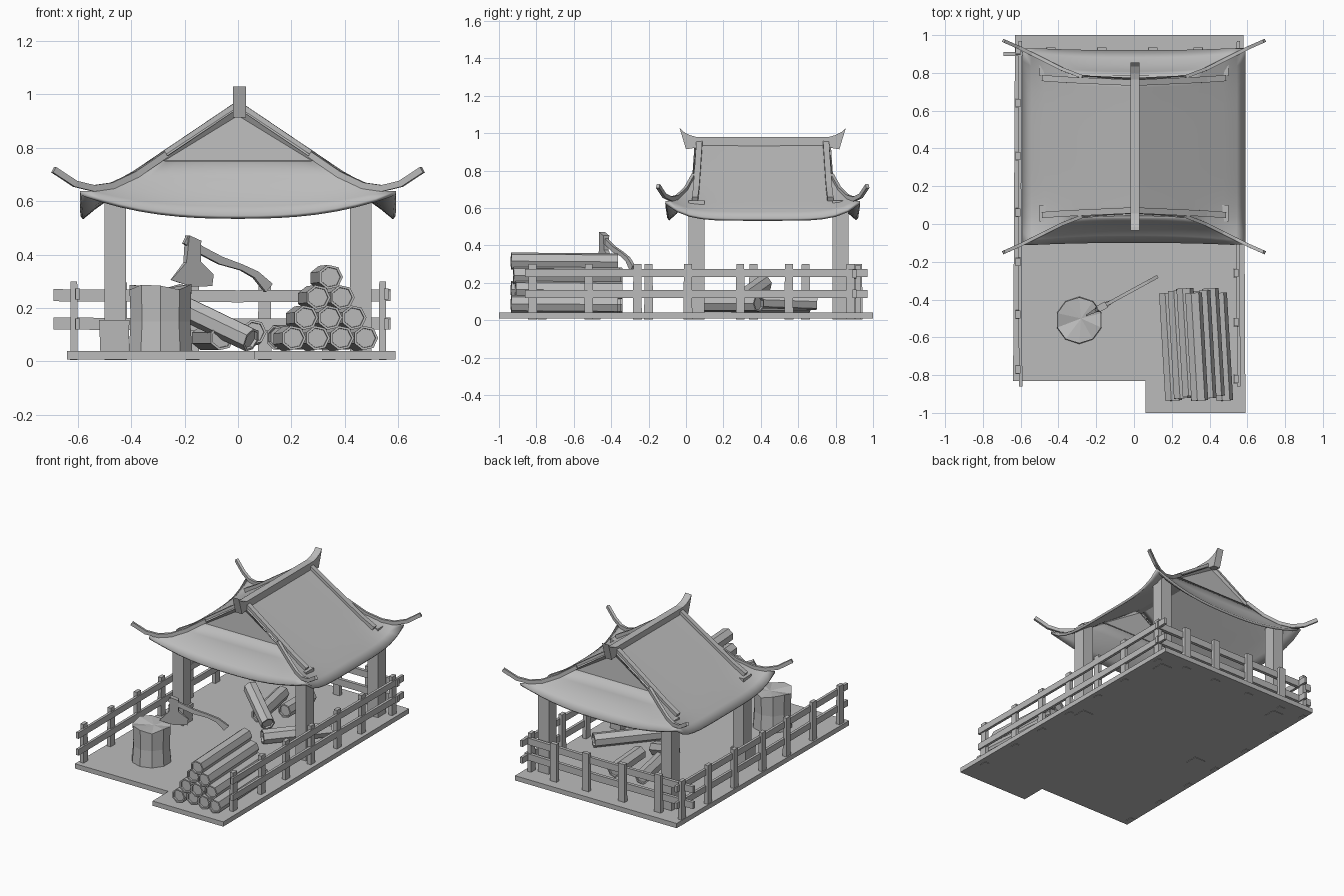
import bpy, bmesh, math
from mathutils import Vector

old = bpy.data.objects.get("Cube")
if old:
    bpy.data.objects.remove(old)

GREY = (0.5, 0.5, 0.5, 1)
mat = bpy.data.materials.new("plain_grey")
mat.use_nodes = True
mat.diffuse_color = GREY
mat.node_tree.nodes["Principled BSDF"].inputs["Base Color"].default_value = GREY


def finish(name, bm, smooth=False):
    bmesh.ops.remove_doubles(bm, verts=bm.verts, dist=0.0005)
    bmesh.ops.recalc_face_normals(bm, faces=bm.faces)
    me = bpy.data.meshes.new(name)
    bm.to_mesh(me)
    bm.free()
    me.materials.append(mat)
    ob = bpy.data.objects.new(name, me)
    bpy.context.collection.objects.link(ob)
    if smooth:
        bpy.ops.object.select_all(action='DESELECT')
        ob.select_set(True)
        bpy.context.view_layer.objects.active = ob
        bpy.ops.object.shade_smooth_by_angle(angle=math.radians(30))
    return ob


def loft(name, rings):
    """Skin a list of equal-sized rings and cap both ends."""
    bm = bmesh.new()
    vs = [[bm.verts.new(p) for p in r] for r in rings]
    n = len(vs[0])
    for a, b in zip(vs, vs[1:]):
        for i in range(n):
            bm.faces.new((a[i], a[(i + 1) % n], b[(i + 1) % n], b[i]))
    bm.faces.new(vs[0])
    bm.faces.new(vs[-1])
    return finish(name, bm)


def beam(name, pts, w, h):
    """Rectangular bar following a path; h may be one height or one per point."""
    pts = [Vector(p) for p in pts]
    hs = h if isinstance(h, list) else [h] * len(pts)
    rings = []
    for i, p in enumerate(pts):
        t = (pts[min(i + 1, len(pts) - 1)] - pts[max(i - 1, 0)]).normalized()
        side = t.cross(Vector((0, 0, 1))).normalized() * w / 2
        up = side.cross(t).normalized() * hs[i] / 2
        rings.append([p + side + up, p - side + up, p - side - up, p + side - up])
    return loft(name, rings)


def box(name, x, y, z0, z1, wx, wy, top=1.0):
    def ring(z, k):
        return [(x + sx * wx * k / 2, y + sy * wy * k / 2, z)
                for sx, sy in ((-1, -1), (1, -1), (1, 1), (-1, 1))]
    return loft(name, [ring(z0, 1), ring(z1, top)])


def log(name, a, b, r=0.047, sides=7):
    """Split log with a bark rim and sunken end grain."""
    a, b = Vector(a), Vector(b)
    t = (b - a).normalized()
    u = t.cross(Vector((0, 0, 1))).normalized()
    v = u.cross(t)

    def ring(c, k):
        return [c + (u * math.cos(q) + v * math.sin(q)) * r * k
                for q in (2 * math.pi * i / sides for i in range(sides))]
    d = t * 0.012
    return loft(name, [ring(a + d, 0.78), ring(a, 0.8), ring(a, 1),
                       ring(b, 1), ring(b, 0.8), ring(b - d, 0.78)])


# Floor slab with a notched corner
outline = [(-0.64, -0.83), (0.06, -0.83), (0.06, -1), (0.59, -1), (0.58, 1), (-0.63, 1)]
loft("floor", [[(x, y, z) for x, y in outline] for z in (0.008, 0.04)])

# Fences on both sides and across the back
for side, fx, posts in (("left", 0.545, (-0.82, -0.52, -0.26, 0.01, 0.29, 0.55, 0.88)),
                        ("right", -0.61, (-0.77, -0.48, -0.2, 0.06, 0.36, 0.64, 0.92))):
    for z in (0.14, 0.253):
        beam(side + "_rail", [(fx + 0.01, -0.86, z), (fx + 0.004, 0.2, z), (fx + 0.008, 0.97, z)],
             0.018, 0.042)
    for y in posts:
        box(side + "_fence_post", fx - 0.004, y, 0.005, 0.3, 0.028, 0.048, 0.88)
for z in (0.142, 0.248):
    beam("back_rail", [(-0.69, 0.9, z), (0, 0.905, z - 0.004), (0.57, 0.9, z)], 0.022, 0.045)
for x in (-0.44, -0.17, 0.1, 0.34):
    box("back_fence_post", x, 0.92, 0.005, 0.295, 0.05, 0.028, 0.95)

# Roof posts
CY = 0.41
for x in (-0.46, 0.46):
    for y in (0.057, 0.825):
        box("roof_post", x, y, 0.005, 0.64, 0.08, 0.085)
box("post_footing", -0.463, 0.05, 0.04, 0.155, 0.105, 0.1, 1.08)

# Curved roof: hip line (x, y offset, z) and the mid-lines of each slope (offset, z)
hip = [(0.3, 0.37, 0.747), (0.38, 0.405, 0.69), (0.47, 0.455, 0.645), (0.54, 0.49, 0.63), (0.59, 0.52, 0.63)]
side_mid = [(0.3, 0.742), (0.38, 0.686), (0.47, 0.625), (0.54, 0.575), (0.585, 0.538)]
front_mid = [(0.37, 0.747), (0.39, 0.68), (0.425, 0.62), (0.465, 0.575), (0.505, 0.54)]
COLS = 16
bm = bmesh.new()


def slope(rows, power, place):
    """rows: (half length, mid offset, mid z, corner offset, corner z)."""
    grid = []
    for half, mo, mz, co, cz in rows:
        line = []
        for i in range(COLS + 1):
            v = 2 * i / COLS - 1
            k = abs(v) ** power
            line.append(bm.verts.new(place(v * half, mo + (co - mo) * k, mz + (cz - mz) * k)))
        grid.append(line)
    for a, b in zip(grid, grid[1:]):
        for i in range(COLS):
            bm.faces.new((a[i], a[i + 1], b[i + 1], b[i]))


side_rows = [(0.355, 0, 0.945, 0, 0.945)]
side_rows += [(h[1], m[0], m[1], h[0], h[2]) for h, m in zip(hip, side_mid)]
front_rows = [(h[0], m[0], m[1], h[1], h[2]) for h, m in zip(hip, front_mid)]
for s in (-1, 1):
    slope(side_rows, 5, lambda a, o, z: (s * o, CY + a, z))
    slope(front_rows, 2.5, lambda a, o, z: (a, CY + s * o, z))
roof = finish("roof", bm, smooth=True)
thick = roof.modifiers.new("thickness", 'SOLIDIFY')
thick.thickness = 0.016
thick.offset = 0

for s in (-1, 1):
    # Gable wall with a sunken triangular panel
    bm = bmesh.new()
    tri = [bm.verts.new(p) for p in ((-0.3, CY + s * 0.378, 0.745), (0.3, CY + s * 0.378, 0.745),
                                     (0, CY + s * 0.364, 0.947))]
    face = bm.faces.new(tri if s < 0 else tri[::-1])
    bm.normal_update()
    bmesh.ops.inset_individual(bm, faces=[face], thickness=0.026, depth=-0.012)
    finish("gable_wall", bm)
    for e in (-1, 1):
        # Rake bars down the gable edge, and upturned hip bars to the corners
        beam("rake_bar", [(e * 0.01, CY + s * 0.338, 0.952), (e * 0.28, CY + s * 0.35, 0.77),
                          (e * 0.38, CY + s * 0.355, 0.702), (e * 0.48, CY + s * 0.362, 0.645)],
             0.032, 0.03)
        tail = [(0.27, 0.368, 0.775), (0.38, 0.41, 0.7), (0.47, 0.455, 0.658),
                (0.54, 0.49, 0.648), (0.61, 0.525, 0.665), (0.69, 0.56, 0.718)]
        beam("hip_bar", [(e * x, CY + s * y, z) for x, y, z in tail], 0.018, 0.024)

# Ridge beam with flared, undercut ends
half = [(-0.445, 1.03), (-0.425, 1.008), (-0.39, 0.99), (-0.355, 0.98)]
under = [(0.36, 0.922), (0.41, 0.914)]
profile = half + [(-y, z) for y, z in half[::-1]] + under[::-1] + [(-y, z) for y, z in under]
loft("ridge", [[(x, CY + y, z) for y, z in profile] for x in (-0.018, 0.03)])

# Stacked firewood
for row in range(4):
    for i in range(4 - row):
        x = 0.208 + row * 0.046 + i * 0.09
        z = 0.088 + row * 0.076
        j = 0.012 * ((i * 2 + row) % 3)
        log("stacked_log", (x, -0.935 + j, z), (x - 0.033, -0.365 + j, z - 0.004))

# Loose logs under the roof
for a, b in (((0.14, 0.06, 0.09), (0.42, 0.39, 0.09)), ((0.05, 0.25, 0.08), (-0.2, 0.42, 0.2)),
             ((0.06, 0.41, 0.11), (0.05, 0.7, 0.1)), ((-0.06, 0.3, 0.088), (-0.13, 0.66, 0.088))):
    log("loose_log", a, b)

# Chopping stump with an uneven, notched top
bm = bmesh.new()
SIDES = 10
rings = []
for k, z in ((1.03, 0.03), (0.96, 0.15), (1, 0.28)):
    ring = []
    for i in range(SIDES):
        q = 2 * math.pi * (i + 0.5) / SIDES
        lift = 0.012 * math.sin(i * 2.2) if z > 0.2 else 0
        ring.append(bm.verts.new((-0.29 + 0.122 * k * math.cos(q), -0.51 + 0.122 * k * math.sin(q), z + lift)))
    rings.append(ring)
centre = bm.verts.new((-0.28, -0.5, 0.272))
for i in range(SIDES):
    n = (i + 1) % SIDES
    for a, b in zip(rings, rings[1:]):
        bm.faces.new((a[i], a[n], b[n], b[i]))
    bm.faces.new((rings[-1][i], rings[-1][n], centre))
bm.faces.new(rings[0])
finish("stump", bm)

# Axe: head tapering to its edge, and a curved handle
ORIGIN = Vector((-0.19, -0.45, 0))
ALONG = Vector((0.88, 0.48, 0))
ACROSS = Vector((-0.48, 0.88, 0))
head = [(0, 0.472, 0.018), (0.05, 0.452, 0.018), (0.05, 0.375, 0.014), (0.11, 0.325, 0.005),
        (0.105, 0.282, 0.003), (0.02, 0.28, 0.003), (-0.07, 0.305, 0.003), (-0.01, 0.37, 0.012)]
loft("axe_head", [[ORIGIN + ALONG * u + ACROSS * w * s + Vector((0, 0, z)) for u, z, w in head]
                  for s in (-1, 1)])
grip = [(-0.01, 0.455), (0.06, 0.415), (0.14, 0.378), (0.23, 0.352), (0.29, 0.325), (0.345, 0.275)]
beam("axe_handle", [ORIGIN + ALONG * u + Vector((0, 0, z)) for u, z in grip], 0.018,
     [0.03, 0.03, 0.03, 0.022, 0.028, 0.042])
